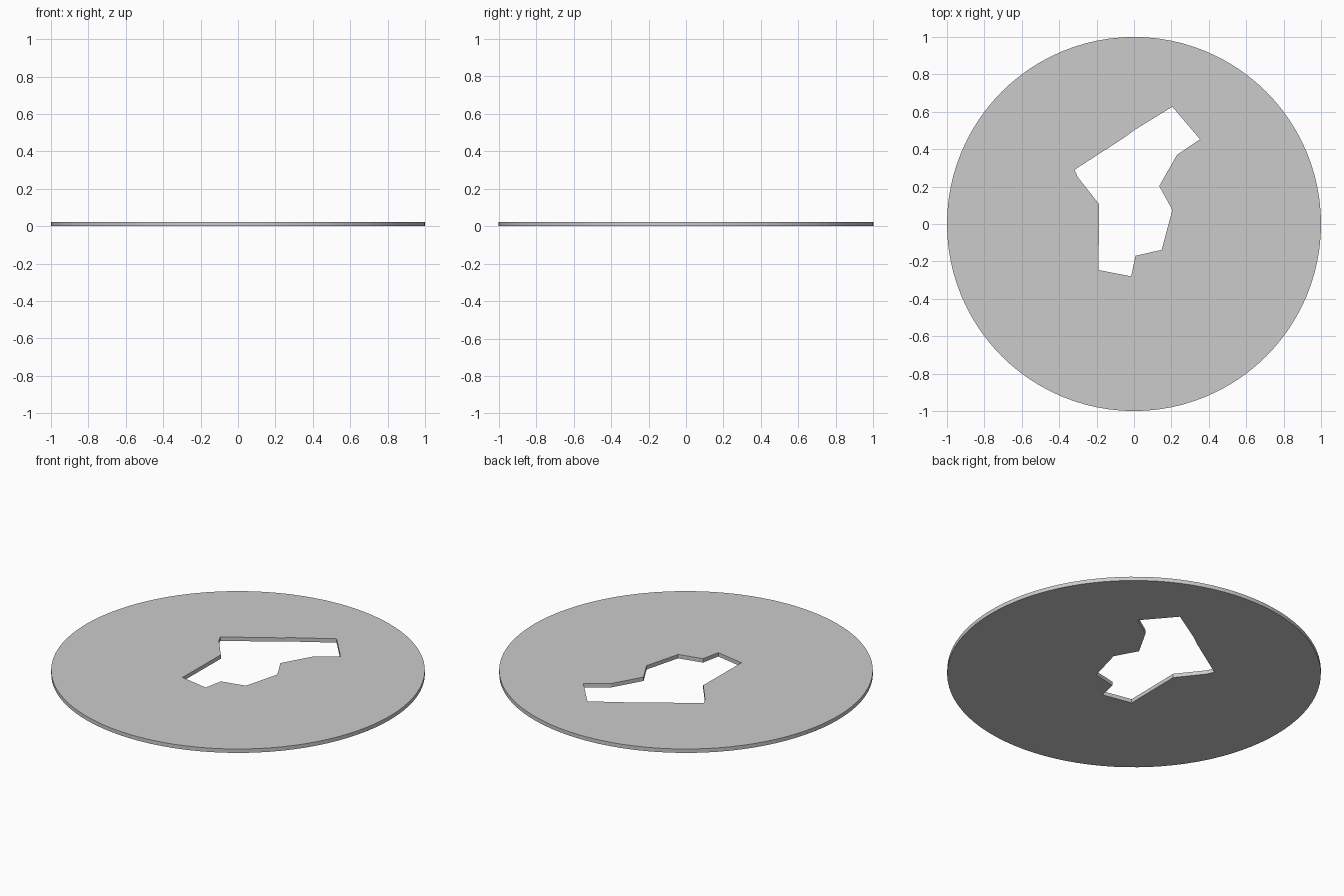
import bpy, bmesh
from math import cos, sin, tau

if "Cube" in bpy.data.objects:
    bpy.data.objects.remove(bpy.data.objects["Cube"])

THICK = 0.023
SIDES = 96

# Outer rim and the irregular opening
rim = [(cos(tau * i / SIDES), sin(tau * i / SIDES)) for i in range(SIDES)]
opening = [(0.205, 0.627), (0.353, 0.453), (0.23, 0.37), (0.135, 0.203),
           (0.205, 0.075), (0.148, -0.138), (0.008, -0.17), (-0.015, -0.28),
           (-0.19, -0.246), (-0.186, 0.105), (-0.3, 0.25), (-0.318, 0.29),
           (-0.055, 0.46), (0.008, 0.506)]

bm = bmesh.new()


def add_loop(points):
    vs = [bm.verts.new((x, y, 0)) for x, y in points]
    return [bm.edges.new((a, b)) for a, b in zip(vs, vs[1:] + vs[:1])]


# Fill between the two outlines, then extrude to a thin plate
edges = add_loop(rim) + add_loop(opening)
bmesh.ops.triangle_fill(bm, edges=edges, use_beauty=True, normal=(0, 0, 1))
ext = bmesh.ops.extrude_face_region(bm, geom=bm.faces[:], use_keep_orig=True)
top = [g for g in ext["geom"] if isinstance(g, bmesh.types.BMVert)]
bmesh.ops.translate(bm, verts=top, vec=(0, 0, THICK))
bmesh.ops.recalc_face_normals(bm, faces=bm.faces[:])

mesh = bpy.data.meshes.new("disc_plate")
bm.to_mesh(mesh)
bm.free()
plate = bpy.data.objects.new("disc_plate", mesh)
bpy.context.collection.objects.link(plate)
